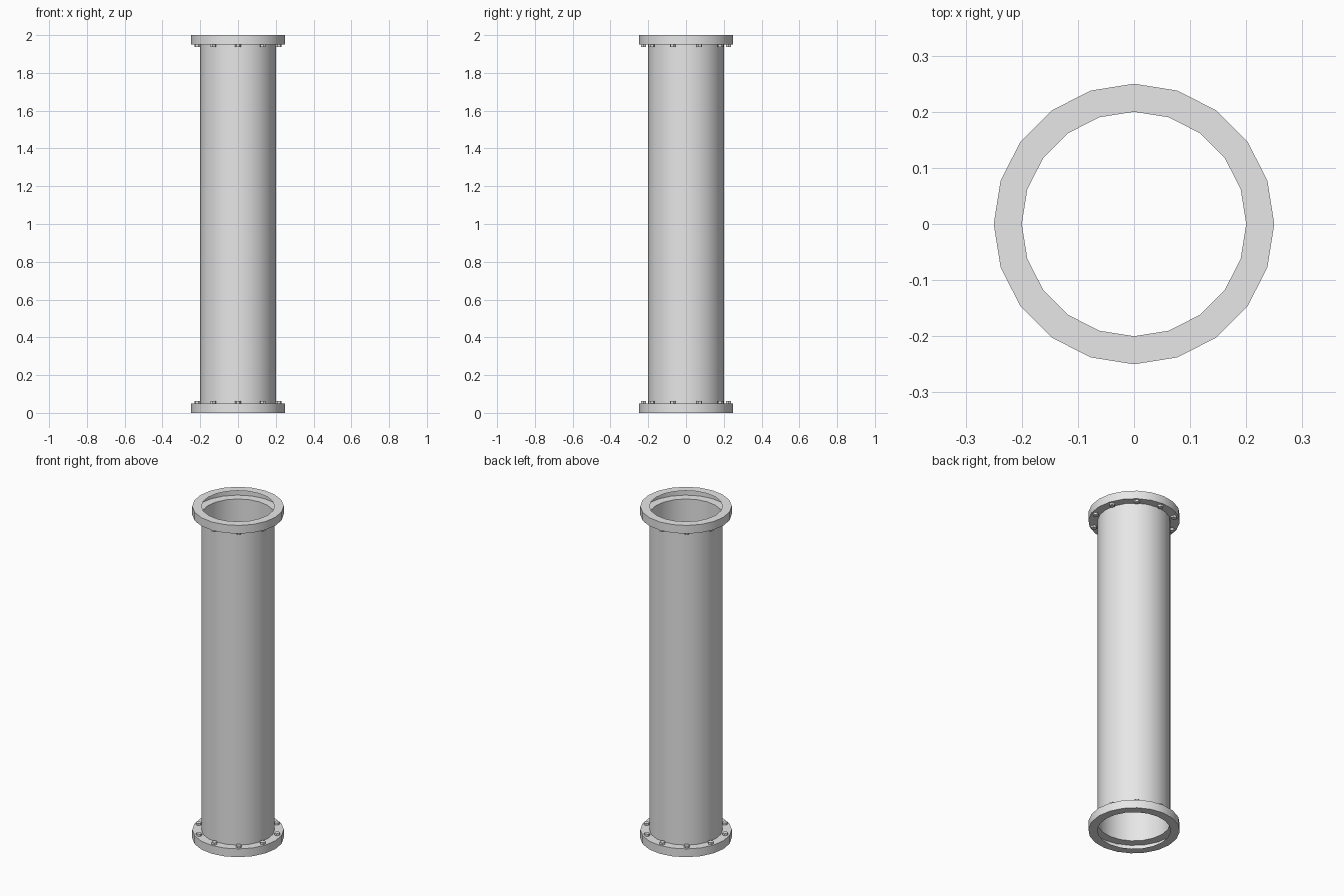
import bpy, bmesh
from math import cos, sin, pi, radians
from mathutils import Matrix

if "Cube" in bpy.data.objects:
    bpy.data.objects.remove(bpy.data.objects["Cube"])

SIDES, BOLTS = 20, 10
PIPE_R, FLANGE_R, BOLT_RING = 0.2, 0.25, 0.225
HEIGHT, THICK, BOLT_R, BOLT_H = 2.0, 0.05, 0.016, 0.0125

metal = bpy.data.materials.new("grey metal")
metal.use_nodes = True
grey = (0.8, 0.8, 0.8, 1)
metal.diffuse_color = grey
metal.node_tree.nodes["Principled BSDF"].inputs["Base Color"].default_value = grey


def finish(name, bm, smooth):
    mesh = bpy.data.meshes.new(name)
    bm.to_mesh(mesh)
    bm.free()
    mesh.materials.append(metal)
    obj = bpy.data.objects.new(name, mesh)
    bpy.context.collection.objects.link(obj)
    if smooth:
        bpy.ops.object.select_all(action='DESELECT')
        obj.select_set(True)
        bpy.context.view_layer.objects.active = obj
        bpy.ops.object.shade_smooth_by_angle(angle=radians(30))
    return obj


def lathe(name, profile):
    """Spin an open (radius, z) profile round the z axis."""
    bm = bmesh.new()
    rings = [[bm.verts.new((r * cos(2 * pi * i / SIDES), r * sin(2 * pi * i / SIDES), z))
              for i in range(SIDES)] for r, z in profile]
    for low, high in zip(rings, rings[1:]):
        for i in range(SIDES):
            j = (i + 1) % SIDES
            bm.faces.new((low[i], low[j], high[j], high[i]))
    return finish(name, bm, True)


def bolt_circle(name, z):
    """Ring of hexagonal bolt heads centred at height z."""
    bm = bmesh.new()
    for k in range(BOLTS):
        place = (Matrix.Rotation(pi / 2 + 2 * pi * k / BOLTS, 4, 'Z')
                 @ Matrix.Translation((BOLT_RING, 0, z)))
        bmesh.ops.create_cone(bm, cap_ends=True, segments=6, radius1=BOLT_R,
                              radius2=BOLT_R, depth=BOLT_H, matrix=place)
    return finish(name, bm, False)


# Thin pipe wall running between the flanges
lathe("pipe", [(PIPE_R, THICK), (PIPE_R, HEIGHT - THICK)])

# Hollow flanges, open towards the bore
for name, z in (("bottom_flange", 0), ("top_flange", HEIGHT - THICK)):
    lathe(name, [(PIPE_R, z), (FLANGE_R, z), (FLANGE_R, z + THICK), (PIPE_R, z + THICK)])

# Bolt heads on the inner face of each flange
bolt_circle("bottom_bolts", THICK + BOLT_H / 2)
bolt_circle("top_bolts", HEIGHT - THICK - BOLT_H / 2)
